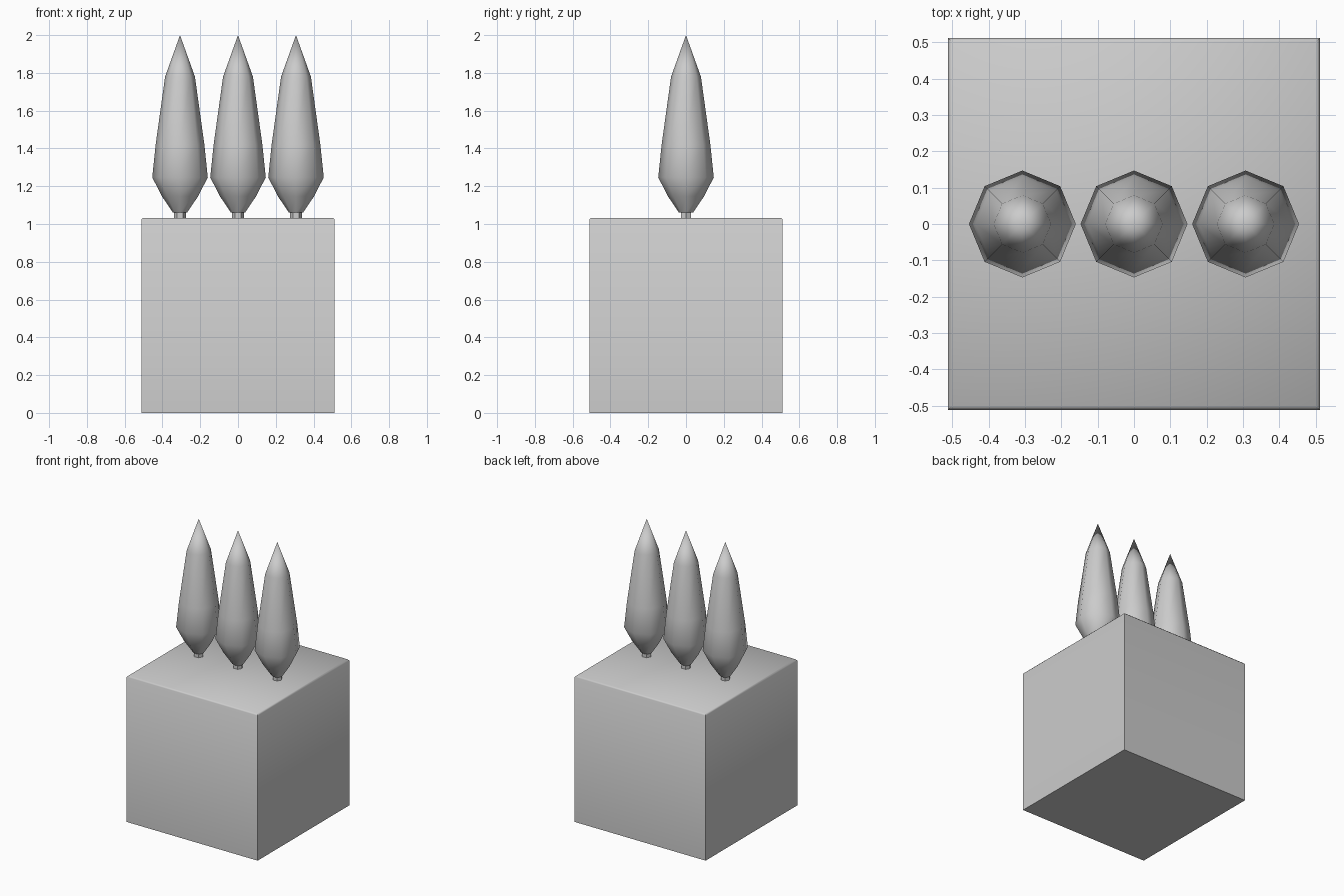
import bpy, bmesh, math

if "Cube" in bpy.data.objects:
    bpy.data.objects.remove(bpy.data.objects["Cube"])


def finish(name, bm, angle):
    bmesh.ops.recalc_face_normals(bm, faces=bm.faces)
    mesh = bpy.data.meshes.new(name)
    bm.to_mesh(mesh)
    bm.free()
    obj = bpy.data.objects.new(name, mesh)
    bpy.context.collection.objects.link(obj)
    bpy.ops.object.select_all(action='DESELECT')
    bpy.context.view_layer.objects.active = obj
    obj.select_set(True)
    bpy.ops.object.shade_smooth_by_angle(angle=math.radians(angle))
    return obj


def lathe(name, profile, sides, x):
    """Stack rings of (radius, z); a zero radius makes a point."""
    bm = bmesh.new()
    rings = []
    for r, z in profile:
        n = sides if r > 0 else 1
        rings.append([bm.verts.new((x + r * math.cos(2 * math.pi * i / sides),
                                    r * math.sin(2 * math.pi * i / sides), z))
                      for i in range(n)])
    for a, b in zip(rings, rings[1:]):
        for i in range(sides):
            j = (i + 1) % sides
            if len(b) == 1:
                bm.faces.new((a[i], a[j], b[0]))
            else:
                bm.faces.new((a[i], a[j], b[j], b[i]))
    bm.faces.new(rings[0][::-1])
    return finish(name, bm, 50)


# Planter block with a small bevel around its top edge
WIDTH, HEIGHT = 1.024, 1.033
bm = bmesh.new()
bmesh.ops.create_cube(bm, size=1)
for v in bm.verts:
    v.co = (v.co.x * WIDTH, v.co.y * WIDTH, (v.co.z + 0.5) * HEIGHT)
top_edges = [e for e in bm.edges if all(v.co.z > 0.5 for v in e.verts)]
bmesh.ops.bevel(bm, geom=top_edges, offset=0.01, segments=1, affect='EDGES')
finish("planter_block", bm, 50)

# Three slender trees, each a foliage cone on a short stem
foliage = [(0.037, 1.06), (0.096, 1.147), (0.147, 1.247),
           (0.129, 1.42), (0.079, 1.78), (0, 2.0)]
stem = [(0.032, 1.02), (0.032, 1.075)]
for side, x in (("left", -0.307), ("middle", 0), ("right", 0.307)):
    lathe(f"{side}_tree_foliage", foliage, 8, x)
    lathe(f"{side}_tree_stem", stem, 6, x)
